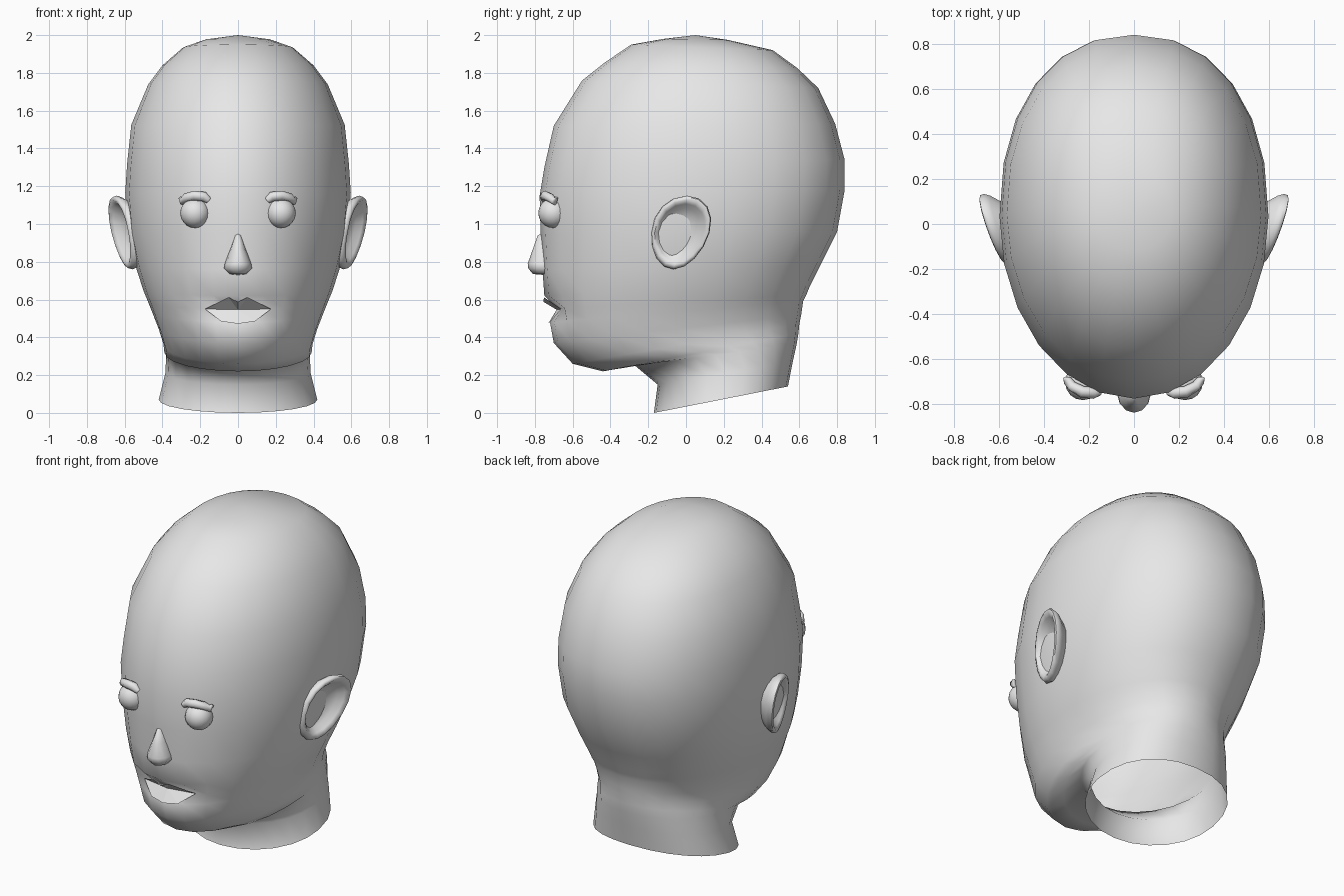
import bpy, bmesh, math
from mathutils import Vector

cube = bpy.data.objects.get("Cube")
if cube:
    bpy.data.objects.remove(cube)

gray = bpy.data.materials.new("plain gray")
gray.use_nodes = True
gray.diffuse_color = (0.8, 0.8, 0.8, 1)
gray.node_tree.nodes["Principled BSDF"].inputs["Base Color"].default_value = (0.8, 0.8, 0.8, 1)


def finish(name, bm, smooth=True, recalc=True):
    if recalc:
        bmesh.ops.recalc_face_normals(bm, faces=bm.faces)
    mesh = bpy.data.meshes.new(name)
    bm.to_mesh(mesh)
    bm.free()
    mesh.materials.append(gray)
    obj = bpy.data.objects.new(name, mesh)
    bpy.context.collection.objects.link(obj)
    if smooth:
        bpy.ops.object.select_all(action='DESELECT')
        obj.select_set(True)
        bpy.context.view_layer.objects.active = obj
        bpy.ops.object.shade_smooth_by_angle(angle=math.radians(65))
    return obj


def skin(bm, rings, start=None, end=None):
    """Bridge rings of points, with optional poles closing the ends."""
    rows = [[bm.verts.new(p) for p in ring] for ring in rings]
    n = len(rows[0])
    for a, b in zip(rows, rows[1:]):
        for i in range(n):
            j = (i + 1) % n
            bm.faces.new((a[i], a[j], b[j], b[i]))
    for pole, row in ((start, rows[0]), (end, rows[-1])):
        if pole is not None:
            v = bm.verts.new(pole)
            for i in range(n):
                bm.faces.new((v, row[i], row[(i + 1) % n]))
    return rows


def section(yf, zf, yb, zb, w, n, back_power=1.0):
    """Tilted oval running from a front point to a back point."""
    pts = []
    for i in range(n):
        a = 2 * math.pi * i / n
        c, s = math.cos(a), math.sin(a)
        p = back_power if c < 0 else 1.0
        c = math.copysign(abs(c) ** p, c)
        s = math.copysign(abs(s) ** p, s)
        t = (1 - c) / 2
        pts.append(Vector((w * s, yf + (yb - yf) * t, zf + (zb - zf) * t)))
    return pts


# Head and neck: front y, front z, back y, back z, half width
HEAD = [
    (-.12, 1.98, .22, 1.975, .17), (-.29, 1.95, .46, 1.92, .29),
    (-.43, 1.855, .59, 1.825, .40), (-.55, 1.76, .70, 1.72, .475),
    (-.70, 1.52, .79, 1.53, .565), (-.75, 1.3, .84, 1.34, .587),
    (-.775, 1.15, .84, 1.18, .597), (-.77, .95, .80, .96, .58),
    (-.76, .76, .71, .78, .54), (-.75, .62, .655, .67, .50),
    (-.735, .55, .635, .62, .475), (-.72, .48, .62, .59, .455),
    (-.70, .37, .61, .52, .42), (-.60, .26, .60, .47, .395),
    (-.44, .22, .595, .42, .39), (-.27, .25, .585, .36, .38),
    (-.15, .15, .565, .27, .385), (-.17, 0, .54, .14, .42),
]
bm = bmesh.new()
skin(bm, [section(*r, 24, .9) for r in HEAD], start=(0, .05, 2))
# Mouth hollow behind the lips
for v in bm.verts:
    if abs(v.co.z - .55) < .02 and v.co.y < -.6 and abs(v.co.x) < .15:
        v.co.y += .06
finish("head", bm)

# Nose
NOSE = [(-.785, .94, -.72, .94, .016), (-.81, .87, -.7, .87, .04),
        (-.838, .79, -.68, .79, .07), (-.835, .765, -.68, .765, .074),
        (-.81, .735, -.68, .735, .045)]
bm = bmesh.new()
skin(bm, [section(*r, 12) for r in NOSE], start=(0, -.76, .95), end=(0, -.75, .73))
finish("nose", bm)

# Lips: upper plate leans down, lower plate leans up
corner, peak, dip = (.175, -.66, .55), (.05, -.752, .612), (0, -.755, .588)
mid, low_side, low = (0, -.685, .546), (.09, -.715, .485), (0, -.73, .472)
for name, shape in (("upper_lip", (corner, peak, dip, mid)),
                    ("lower_lip", (corner, mid, low, low_side))):
    bm = bmesh.new()
    for s in (1, -1):
        vs = [bm.verts.new((s * x, y, z)) for x, y, z in shape]
        for tri in ((0, 1, 3), (1, 2, 3)):
            f = bm.faces.new([vs[k] for k in tri])
            f.normal_update()
            if f.normal.y > 0:
                f.normal_flip()
    finish(name, bm, smooth=False, recalc=False)


def ear_ring(side, scale, lift, n=16):
    """Leaning egg-shaped ring lying on the flared plane of the ear."""
    pts = []
    for i in range(n):
        a = 2 * math.pi * i / n
        u, v = .155 * math.cos(a) * (1 + .12 * math.sin(a)), .195 * math.sin(a)
        y, z = scale * (u + .18 * v), scale * v
        x = .60 + .33 * y + .15 * z + lift
        pts.append((side * x, y - .03, z + .955))
    return pts


# Ear: back shell, rolled rim and sunken bowl
EAR = [(.55, -.14), (.8, -.06), (.95, -.025), (1, .0), (.97, .02),
       (.88, .025), (.78, .01), (.65, -.02), (.4, -.04)]
LID = [(.155, -.745, 1.125, .7), (.18, -.75, 1.145, 1), (.23, -.745, 1.15, 1),
       (.275, -.72, 1.14, .9), (.295, -.695, 1.12, .8), (.308, -.685, 1.14, .3)]

for side, label in ((1, "left"), (-1, "right")):
    bm = bmesh.new()
    skin(bm, [ear_ring(side, *r) for r in EAR], end=(side * .55, -.03, .955))
    finish(label + "_ear", bm)

    # Eyeball
    bm = bmesh.new()
    bmesh.ops.create_uvsphere(bm, u_segments=16, v_segments=10, radius=.079)
    bmesh.ops.translate(bm, verts=bm.verts, vec=(side * .227, -.703, 1.058))
    finish(label + "_eye", bm)

    # Upper eyelid: tapered tube arched over the eyeball
    bm = bmesh.new()
    rings = []
    for k, (x, y, z, r) in enumerate(LID):
        a, b = LID[max(k - 1, 0)], LID[min(k + 1, len(LID) - 1)]
        d = (Vector(b[:3]) - Vector(a[:3])).normalized()
        e = d.cross(Vector((0, 1, 0))).normalized()
        f = d.cross(e)
        ring = []
        for i in range(8):
            t = math.pi * i / 4
            p = Vector((x, y, z)) + .026 * r * (e * math.cos(t) + f * math.sin(t))
            ring.append((side * p.x, p.y, p.z))
        rings.append(ring)
    ends = [(side * p[0], p[1], p[2]) for p in (LID[0], LID[-1])]
    skin(bm, rings, *ends)
    finish(label + "_eyelid", bm)
